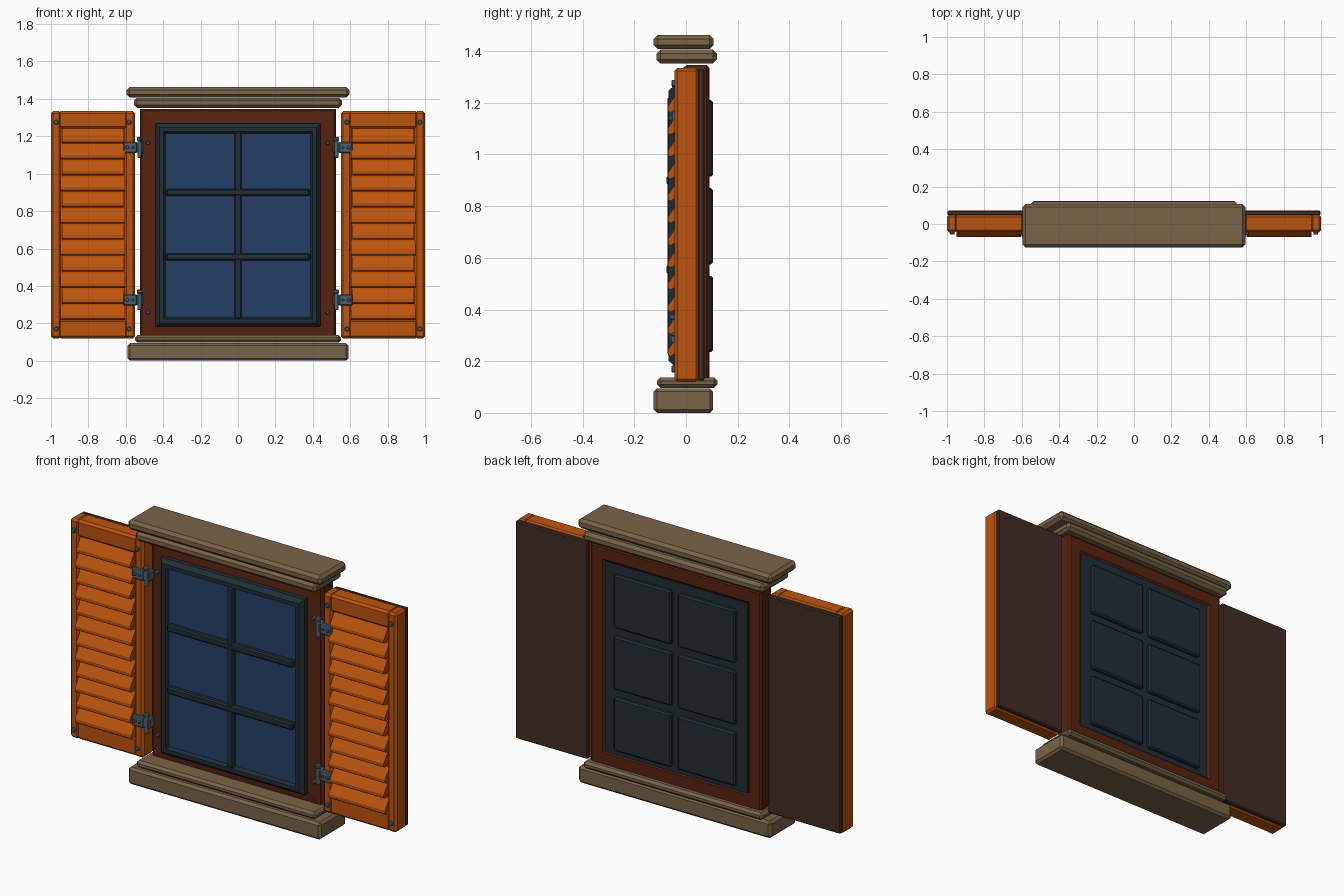
import bpy, bmesh, math
from mathutils import Vector, Matrix

if "Cube" in bpy.data.objects:
    bpy.data.objects.remove(bpy.data.objects["Cube"])


def material(name, r, g, b):
    """Flat material from 0-255 display values."""
    lin = [((c / 255 + 0.055) / 1.055) ** 2.4 for c in (r, g, b)]
    m = bpy.data.materials.new(name)
    m.use_nodes = True
    m.diffuse_color = (*lin, 1)
    m.node_tree.nodes["Principled BSDF"].inputs["Base Color"].default_value = (*lin, 1)
    return m


STONE = material("tan stone", 121, 99, 72)
ORANGE = material("orange paint", 188, 84, 13)
BROWN = material("red brown wood", 88, 35, 16)
BACKING = material("dark brown wood", 66, 44, 36)
NAVY = material("dark slate paint", 33, 46, 55)
GLASS = material("blue glass", 36, 62, 100)
METAL = material("grey metal", 78, 98, 110)


def finish(name, bm, mat):
    bmesh.ops.recalc_face_normals(bm, faces=bm.faces)
    me = bpy.data.meshes.new(name)
    bm.to_mesh(me)
    bm.free()
    me.materials.append(mat)
    ob = bpy.data.objects.new(name, me)
    bpy.context.collection.objects.link(ob)
    return ob


def box(name, mat, x, y, z, bevel=0.0):
    """Box between the given (min, max) ranges, with chamfered edges."""
    bm = bmesh.new()
    spans = [sorted(s) for s in (x, y, z)]
    mid = Vector([(a + b) / 2 for a, b in spans])
    size = [b - a for a, b in spans]
    bmesh.ops.create_cube(bm, size=1, matrix=Matrix.Translation(mid) @ Matrix.Diagonal((*size, 1)))
    if bevel:
        bmesh.ops.bevel(bm, geom=bm.edges[:], offset=bevel, segments=1, affect='EDGES')
    return finish(name, bm, mat)


def mitred_frame(name, mat, half, low, high, profile):
    """Rectangular frame swept from a closed (inset, y) profile."""
    bm = bmesh.new()
    loops = []
    for inset, y in profile:
        w, a, b = half - inset, low + inset, high - inset
        loops.append([bm.verts.new((px, y, pz)) for px, pz in ((-w, a), (w, a), (w, b), (-w, b))])
    n = len(loops)
    for i in range(n):
        p, q = loops[i], loops[(i + 1) % n]
        for k in range(4):
            j = (k + 1) % 4
            bm.faces.new((p[k], p[j], q[j], q[k]))
    return finish(name, bm, mat)


def rod(name, mat, centre, radius, length, axis):
    """Chamfered round rod along Y or Z."""
    bm = bmesh.new()
    turn = Matrix.Rotation(math.pi / 2, 4, 'X') if axis == 'Y' else Matrix.Identity(4)
    bmesh.ops.create_cone(bm, cap_ends=True, segments=12, radius1=radius, radius2=radius,
                          depth=length, matrix=Matrix.Translation(centre) @ turn)
    caps = {e for f in bm.faces if len(f.verts) > 4 for e in f.edges}
    bmesh.ops.bevel(bm, geom=list(caps), offset=radius * 0.3, segments=1, affect='EDGES')
    return finish(name, bm, mat)


def slats(name, mat, x0, x1, low, high, count):
    """Louvre slats that lean outward at the bottom."""
    bm = bmesh.new()
    step = (high - low) / count
    for i in range(count):
        z = low + i * step
        inset = 0.008 * (i % 2)
        section = ((-0.02, step * 0.98), (-0.032, step * 0.98), (-0.07, step * 0.32),
                   (-0.07, step * 0.12), (-0.06, step * 0.04), (-0.02, step * 0.3))
        ends = [[bm.verts.new((x, y, z + dz)) for y, dz in section]
                for x in (x0 + inset, x1 - inset)]
        bm.faces.new(ends[0])
        bm.faces.new(ends[1])
        for k in range(len(section)):
            j = (k + 1) % len(section)
            bm.faces.new((ends[0][k], ends[0][j], ends[1][j], ends[1][k]))
    return finish(name, bm, mat)


# Stone lintel and sill
box("sill_base", STONE, (-0.59, 0.59), (-0.125, 0.105), (0, 0.095), 0.013)
box("sill_step", STONE, (-0.55, 0.55), (-0.112, 0.122), (0.097, 0.137), 0.013)
box("lintel_step", STONE, (-0.555, 0.555), (-0.115, 0.12), (1.352, 1.406), 0.016)
box("lintel_top", STONE, (-0.595, 0.595), (-0.125, 0.107), (1.408, 1.463), 0.016)

# Outer wooden frame
mitred_frame("outer_frame", BROWN, 0.525, 0.125, 1.347,
             ((0, 0.005), (0.012, -0.012), (0.09, -0.02), (0.09, 0.075), (0.075, 0.09), (0.012, 0.09), (0, 0.08)))

# Sash with mitred border, core and glazing bars
mitred_frame("sash_border", NAVY, 0.44, 0.182, 1.267,
             ((0, 0.03), (0, -0.045), (0.02, -0.068), (0.042, -0.068), (0.052, -0.05), (0.052, 0.03)))
box("sash_core", NAVY, (-0.437, 0.437), (-0.035, 0.084), (0.19, 1.26))
box("upright_bar", NAVY, (-0.02, 0.02), (-0.072, -0.03), (0.225, 1.222), 0.007)
for z in (0.555, 0.9):
    box("cross_bar", NAVY, (-0.385, 0.385), (-0.075, -0.03), (z - 0.019, z + 0.019), 0.007)

# Glass panes in front, raised panels behind
for z in (0.235, 0.575, 0.915):
    for s in (1, -1):
        box("glass_pane", GLASS, (s * 0.012, s * 0.392), (-0.05, -0.03), (z - 0.012, z + 0.31))
        box("back_panel", NAVY, (s * 0.02, s * 0.372), (0.07, 0.105), (z, z + 0.295), 0.008)

# Shutters, hinges and screws, on both sides
for s, side in ((1, "left"), (-1, "right")):
    def part(name, mat, x, y, z, bevel=0.0):
        return box(side + "_" + name, mat, (s * x[0], s * x[1]), y, z, bevel)

    def screw(x, y, z, r=0.013):
        rod(side + "_screw", METAL, (s * x, y, z), r, 0.022, 'Y')

    part("shutter_inner_stile", ORANGE, (0.55, 0.607), (-0.045, 0.05), (0.12, 1.335), 0.012)
    part("shutter_outer_stile", ORANGE, (0.945, 1.0), (-0.045, 0.05), (0.12, 1.335), 0.012)
    for z in ((0.12, 0.222), (1.24, 1.335)):
        part("shutter_rail", ORANGE, (0.59, 0.96), (-0.043, 0.05), z, 0.012)
    part("shutter_panel", ORANGE, (0.6, 0.95), (-0.025, 0.05), (0.2, 1.25))
    part("shutter_backing", BACKING, (0.553, 0.997), (0.045, 0.072), (0.125, 1.33), 0.006)
    slats(side + "_shutter_slats", ORANGE, *sorted((s * 0.605, s * 0.95)), 0.215, 1.245, 12)

    for z in (0.17, 1.275):
        for x in (0.583, 0.972):
            screw(x, -0.046, z)
    for z in (0.26, 1.165):
        screw(0.48, -0.018, z, 0.011)

    for z in (0.325, 1.14):
        part("hinge_leaf", METAL, (0.54, 0.612), (-0.058, -0.04), (z - 0.03, z + 0.03), 0.005)
        part("hinge_bracket", METAL, (0.505, 0.55), (-0.054, -0.01), (z - 0.027, z + 0.027), 0.005)
        rod(side + "_hinge_pin", METAL, (s * 0.526, -0.048, z), 0.011, 0.11, 'Z')
        rod(side + "_hinge_knob", METAL, (s * 0.526, -0.048, z + 0.045), 0.015, 0.02, 'Z')
        screw(0.592, -0.056, z, 0.01)
        screw(0.562, -0.056, z, 0.007)
